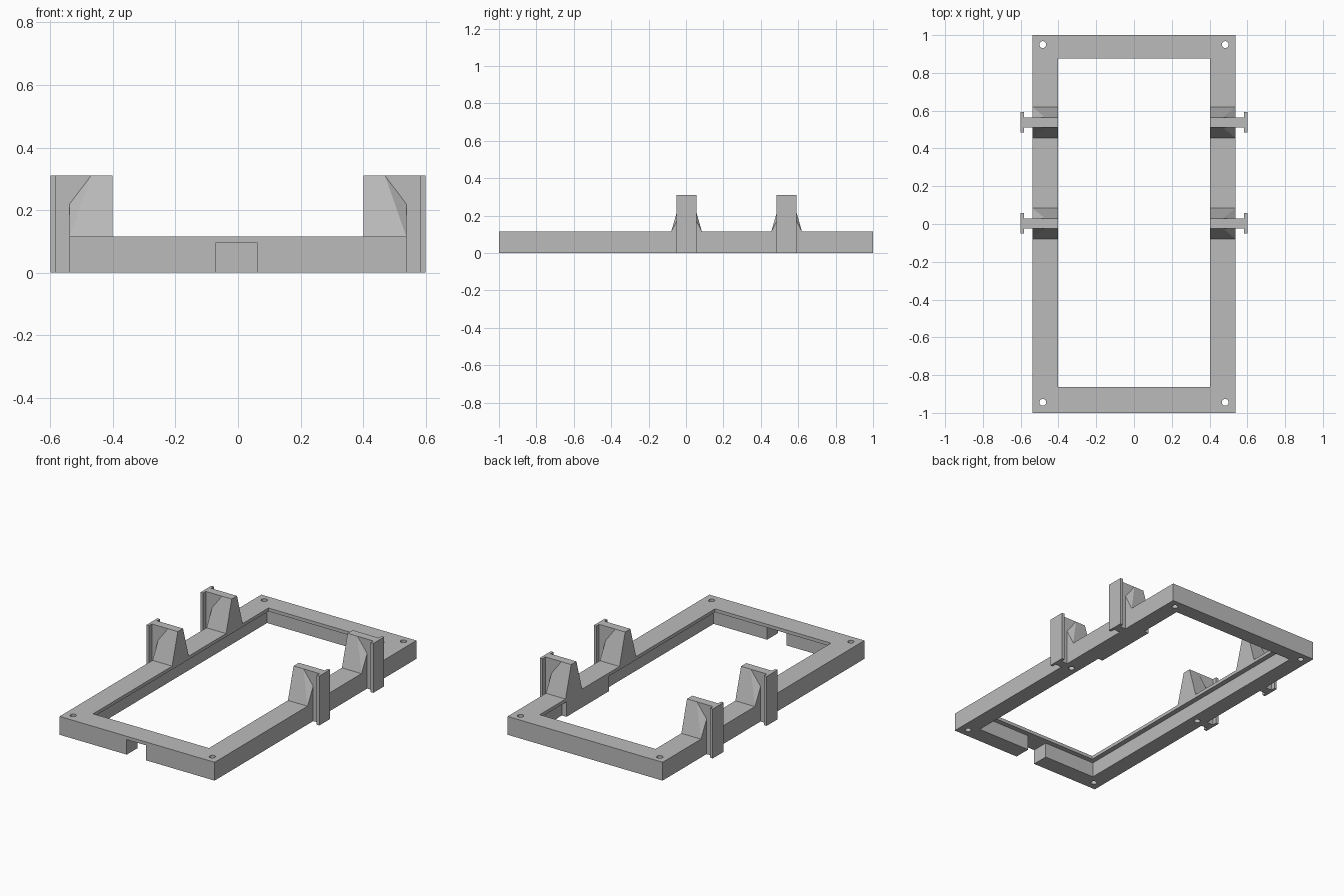
import bpy
import bmesh
from mathutils import Vector

if "Cube" in bpy.data.objects:
    bpy.data.objects.remove(bpy.data.objects["Cube"])

grey = bpy.data.materials.new("light grey plastic")
grey.use_nodes = True
colour = (0.5, 0.5, 0.5, 1)
grey.diffuse_color = colour
grey.node_tree.nodes["Principled BSDF"].inputs["Base Color"].default_value = colour

HEIGHT = 0.115      # frame height
LIP_Z = 0.094       # underside of the inner lip
POST_TOP = 0.31
OUT_X, IN_X = 0.538, 0.402
FRONT_Y, BACK_Y = -0.862, 0.876
LEDGE = 0.032


def finish(name, bm):
    bmesh.ops.recalc_face_normals(bm, faces=bm.faces)
    mesh = bpy.data.meshes.new(name)
    bm.to_mesh(mesh)
    bm.free()
    mesh.materials.append(grey)
    obj = bpy.data.objects.new(name, mesh)
    bpy.context.collection.objects.link(obj)
    return obj


def prism(name, points, direction):
    """Extrude a closed outline along a direction."""
    bm = bmesh.new()
    face = bm.faces.new([bm.verts.new(p) for p in points])
    grown = bmesh.ops.extrude_face_region(bm, geom=[face])
    verts = [v for v in grown["geom"] if isinstance(v, bmesh.types.BMVert)]
    bmesh.ops.translate(bm, verts=verts, vec=direction)
    return finish(name, bm)


def box(name, x0, x1, y0, y1, z0, z1):
    outline = [(x0, y0, z0), (x1, y0, z0), (x1, y1, z0), (x0, y1, z0)]
    return prism(name, outline, (0, 0, z1 - z0))


def hole(x, y, top):
    bm = bmesh.new()
    bmesh.ops.create_cone(bm, cap_ends=True, segments=24, radius1=0.018,
                          radius2=0.018, depth=top + 0.1)
    bmesh.ops.translate(bm, verts=bm.verts, vec=(x, y, (top - 0.1) / 2))
    return finish("hole_cutter", bm)


def cut(obj, cutters):
    for cutter in cutters:
        cutter.hide_render = True
        mod = obj.modifiers.new("cut", 'BOOLEAN')
        mod.operation = 'DIFFERENCE'
        mod.solver = 'EXACT'
        mod.object = cutter
    graph = bpy.context.evaluated_depsgraph_get()
    mesh = bpy.data.meshes.new_from_object(obj.evaluated_get(graph))
    obj.modifiers.clear()
    obj.data = mesh
    for cutter in cutters:
        bpy.data.objects.remove(cutter)


# Rectangular frame, with a lip around the opening
frame = box("frame", -OUT_X, OUT_X, -1, 1, 0, HEIGHT)
opening = box("opening_cutter", -IN_X, IN_X, FRONT_Y, BACK_Y, -0.1, 0.3)

# Recess below the lip: includes the front notch and a solid pad on the left
wide, front, back = IN_X + LEDGE, FRONT_Y - LEDGE, BACK_Y + LEDGE
pad_start, pad_end, pad_x = 0.19, 0.61, IN_X - 0.001
outline = [(-wide, front), (-0.072, front), (-0.072, -1.1), (0.063, -1.1),
           (0.063, front), (wide, front), (wide, pad_start),
           (pad_x, pad_start), (pad_x, pad_end), (wide, pad_end),
           (wide, back), (-wide, back)]
recess = prism("recess_cutter", [(x, y, -0.1) for x, y in outline],
               (0, 0, LIP_Z + 0.1))

# Screw holes: through at the corners, blind halfway along the sides
holes = [hole(side * 0.483, y, top) for side in (-1, 1)
         for y, top in ((-0.944, 0.3), (0.003, 0.08), (0.95, 0.3))]
cut(frame, [opening, recess] + holes)

# Four posts, each a T-shaped rail with a sloped gusset on both faces
for side, side_name in ((1, "left"), (-1, "right")):
    for y, place in ((0.003, "middle"), (0.538, "rear")):
        label = side_name + "_" + place
        web = [(IN_X, HEIGHT), (OUT_X, HEIGHT), (OUT_X, 0), (0.59, 0),
               (0.59, POST_TOP), (IN_X, POST_TOP)]
        prism(label + "_post_web", [(side * x, y - 0.026, z) for x, z in web],
              (0, 0.052, 0))
        box(label + "_post_flange", side * 0.582, side * 0.6,
            y - 0.054, y + 0.054, 0, POST_TOP)
        for way, way_name in ((-1, "front"), (1, "back")):
            bm = bmesh.new()
            corners = [(IN_X, 0.02, HEIGHT), (OUT_X, 0.02, HEIGHT),
                       (IN_X, 0.082, HEIGHT), (OUT_X, 0.082, HEIGHT),
                       (OUT_X, 0.026, 0.22), (IN_X, 0.026, POST_TOP),
                       (0.47, 0.026, POST_TOP), (IN_X, 0.02, POST_TOP)]
            for cx, cy, cz in corners:
                bm.verts.new(Vector((side * cx, y + way * cy, cz)))
            bmesh.ops.convex_hull(bm, input=bm.verts)
            finish(label + "_" + way_name + "_gusset", bm)
